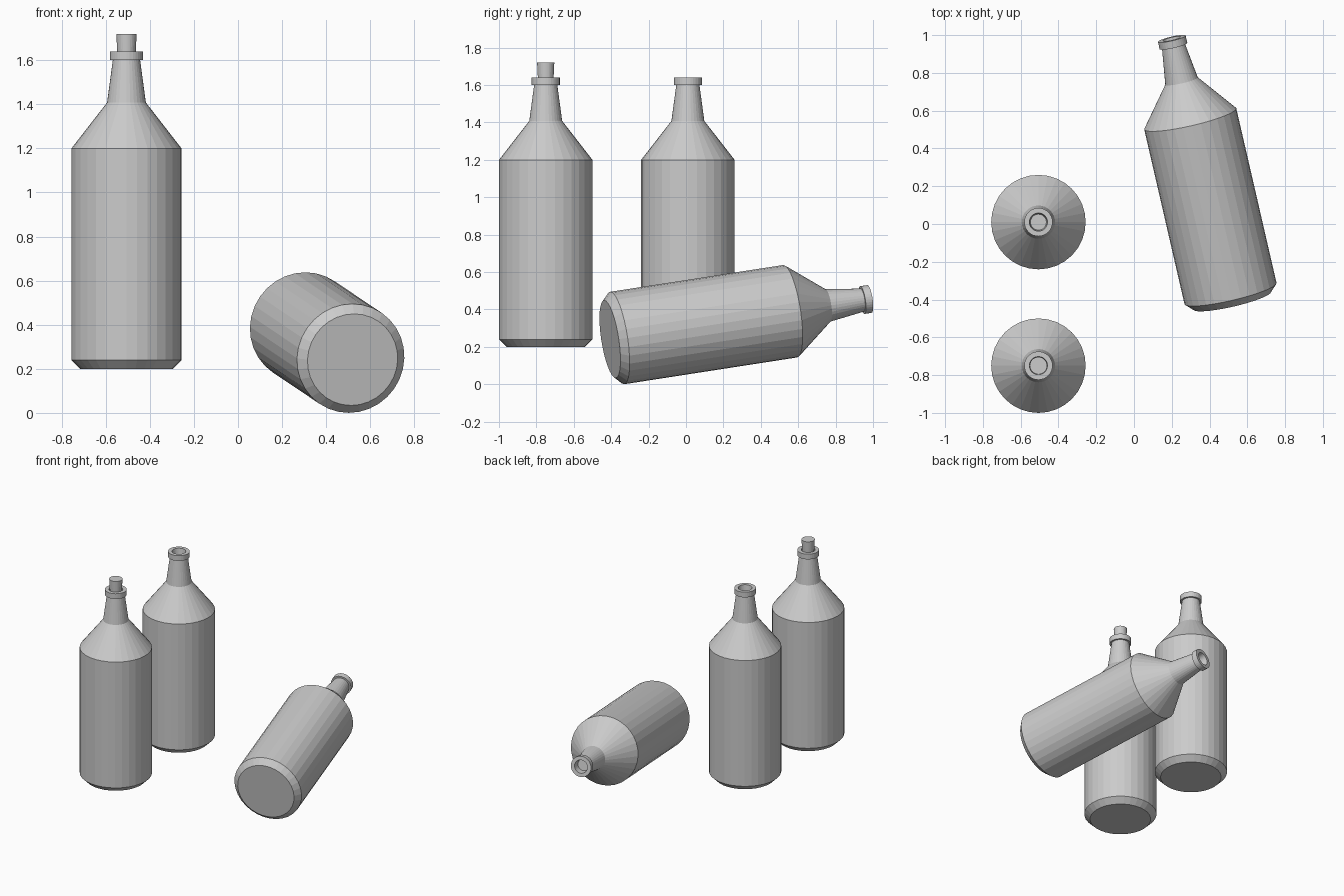
import bpy, bmesh
from mathutils import Vector, Matrix

if "Cube" in bpy.data.objects:
    bpy.data.objects.remove(bpy.data.objects["Cube"])

SEG = 32

# bottle outline (radius, height), from base centre up and down into the mouth
BOTTLE = [(0, 0), (0.21, 0), (0.25, 0.04), (0.25, 1.0), (0.088, 1.208),
          (0.062, 1.4), (0.075, 1.4), (0.075, 1.44), (0.048, 1.44),
          (0.042, 1.39), (0, 1.39)]
CORK = [(0, 1.395), (0.04, 1.395), (0.046, 1.52), (0, 1.52)]


def lathe(name, profile, matrix):
    bm = bmesh.new()
    verts = [bm.verts.new((r, 0, z)) for r, z in profile]
    edges = [bm.edges.new(p) for p in zip(verts, verts[1:])]
    bmesh.ops.spin(bm, geom=verts + edges, cent=(0, 0, 0), axis=(0, 0, 1),
                   angle=6.283185307, steps=SEG, use_duplicate=False)
    bmesh.ops.remove_doubles(bm, verts=bm.verts, dist=1e-4)
    bmesh.ops.recalc_face_normals(bm, faces=bm.faces)
    mesh = bpy.data.meshes.new(name)
    bm.to_mesh(mesh)
    bm.free()
    obj = bpy.data.objects.new(name, mesh)
    obj.matrix_world = matrix
    bpy.context.collection.objects.link(obj)
    return obj


# two standing bottles, the front one corked
front = Matrix.Translation((-0.506, -0.75, 0.2))
back = Matrix.Translation((-0.506, 0.01, 0.2))
lathe("corked_bottle", BOTTLE, front)
lathe("cork", CORK, front)
lathe("open_bottle", BOTTLE, back)

# tipped bottle resting on the edge of its base
axis = Vector((-0.222, 0.963, 0.149)).normalized()
rim_centre = Vector((0.511, -0.368, 0.2475))
base = rim_centre - axis * 0.04
lathe("tipped_bottle", BOTTLE,
      Matrix.Translation(base) @ axis.to_track_quat('Z', 'Y').to_matrix().to_4x4())
